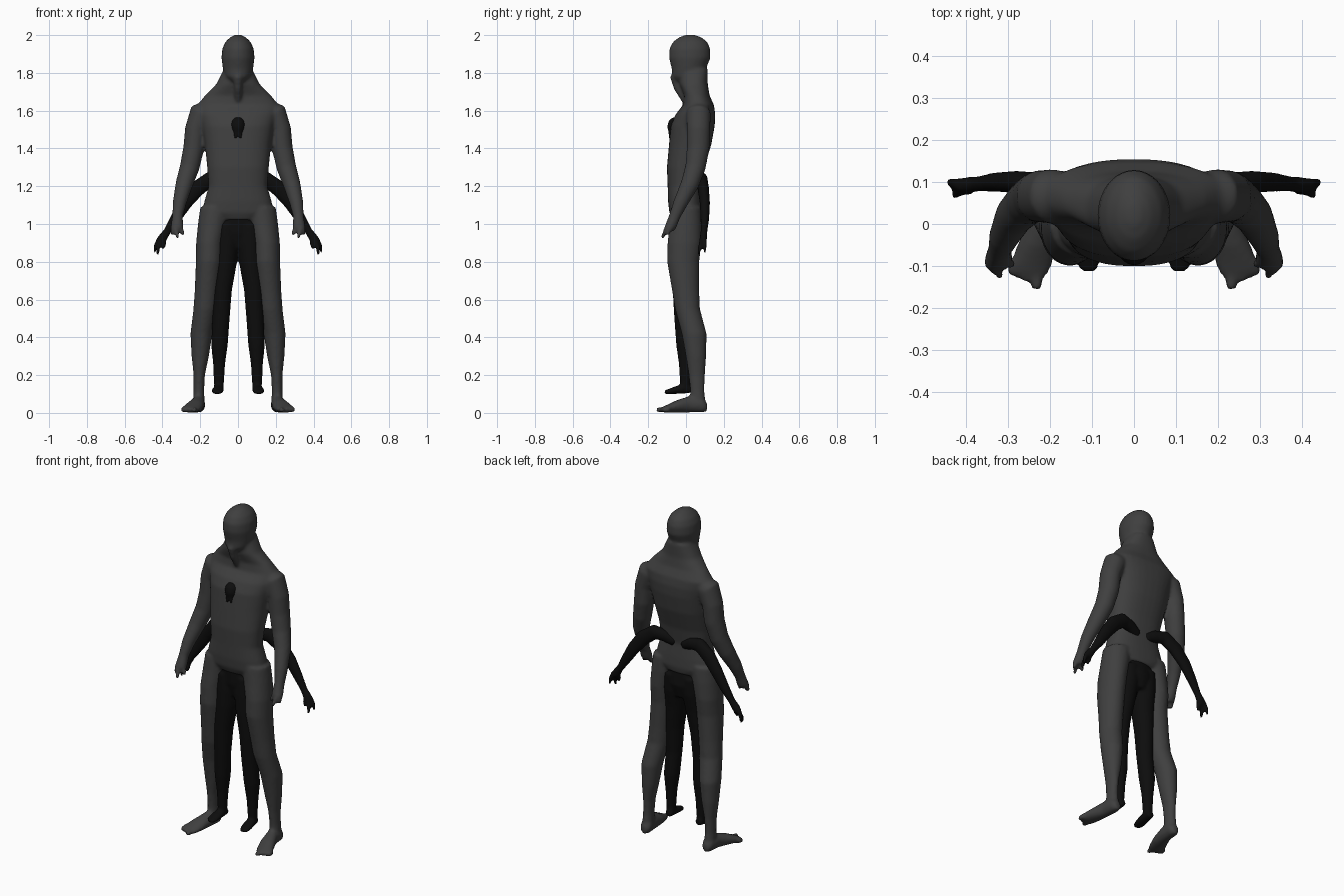
import bpy, bmesh, math
from mathutils import Vector

def material(name, v):
    m = bpy.data.materials.new(name)
    m.diffuse_color = (v, v, v, 1)
    return m

GREY = material("charcoal grey", 0.05)
BLACK = material("black", 0.004)

def loft(bm, secs, side=1, axis=None, ref=(0, 1, 0), power=2.0, n=24):
    """Closed skin over elliptical sections (x, y, z, ru, rv)."""
    pts = [Vector((s[0] * side, s[1], s[2])) for s in secs]
    rings = []
    for i, s in enumerate(secs):
        t = Vector(axis) if axis else (pts[min(i + 1, len(pts) - 1)] - pts[max(i - 1, 0)]).normalized()
        u = Vector(ref).cross(t).normalized()
        v = t.cross(u)
        ring = []
        for k in range(n):
            a = 2 * math.pi * k / n
            c, d = math.cos(a), math.sin(a)
            c = math.copysign(abs(c) ** (2 / power), c)
            d = math.copysign(abs(d) ** (2 / power), d)
            ring.append(bm.verts.new(pts[i] + u * c * s[3] + v * d * s[4]))
        rings.append(ring)
    for a, b in zip(rings, rings[1:]):
        for k in range(n):
            bm.faces.new((a[k], a[(k + 1) % n], b[(k + 1) % n], b[k]))
    bm.faces.new(rings[0][::-1])
    bm.faces.new(rings[-1])

UP, FWD = (0, 0, 1), (0, 1, 0)

def finish(bm, name, mat, voxel):
    """Fuse the overlapping parts into one smooth skin."""
    bmesh.ops.recalc_face_normals(bm, faces=bm.faces)
    me = bpy.data.meshes.new(name)
    bm.to_mesh(me)
    bm.free()
    me.materials.append(mat)
    ob = bpy.data.objects.new(name, me)
    bpy.context.collection.objects.link(ob)
    r = ob.modifiers.new("fuse", 'REMESH')
    r.mode, r.voxel_size, r.use_smooth_shade = 'VOXEL', voxel, True
    s = ob.modifiers.new("soften", 'SMOOTH')
    s.factor, s.iterations = 0.5, 5
    return ob

# ---------- large grey figure ----------
bm = bmesh.new()
# torso and neck
loft(bm, [(0, .005, 1.02, .12, .075), (0, .0, 1.06, .19, .088), (0, -.005, 1.12, .178, .09),
          (0, -.01, 1.2, .155, .087), (0, -.003, 1.3, .163, .098), (0, .022, 1.42, .175, .112),
          (0, .036, 1.52, .19, .116), (0, .05, 1.58, .205, .105), (0, .066, 1.63, .215, .082),
          (0, .057, 1.68, .175, .068), (0, .04, 1.74, .115, .075), (0, .04, 1.82, .075, .075)],
     axis=UP, power=2.4, n=32)
# head
loft(bm, [(0, -.01, 1.755, .04, .055), (0, .0, 1.78, .068, .075), (0, .015, 1.82, .08, .09),
          (0, .02, 1.88, .088, .11), (0, .02, 1.93, .083, .108), (0, .022, 1.965, .066, .09),
          (0, .022, 1.988, .042, .06), (0, .022, 2.002, .015, .022)], axis=UP)
# chin tuft
loft(bm, [(0, -.04, 1.82, .03, .02), (0, -.065, 1.775, .022, .02), (0, -.045, 1.72, .02, .02),
          (0, .0, 1.65, .02, .02)])
for s in (1, -1):
    # leg
    loft(bm, [(.12, .0, 1.09, .08, .08), (.135, -.002, 1.0, .077, .085), (.15, -.008, .9, .072, .09),
              (.153, -.015, .8, .07, .085), (.165, -.002, .65, .064, .072), (.174, .008, .55, .062, .066),
              (.194, .043, .42, .058, .066), (.2, .053, .3, .046, .054), (.205, .057, .2, .03, .043),
              (.207, .06, .12, .028, .038), (.208, .063, .04, .032, .04)], s, axis=UP)
    # foot
    loft(bm, [(.207, .112, .03, .018, .022), (.207, .09, .042, .034, .04), (.212, .02, .046, .037, .044),
              (.23, -.05, .034, .048, .033), (.248, -.1, .022, .052, .021), (.25, -.12, .018, .047, .016)],
         s, axis=FWD, ref=UP)
    # toes
    for x0, x1, y1 in ((.23, .232, -.158), (.255, .262, -.135), (.283, .29, -.125)):
        loft(bm, [(x0, -.09, .02, .02, .017), (x1, y1, .015, .013, .012)], s, ref=UP, n=12)
    # arm
    loft(bm, [(.14, .07, 1.61, .05, .05), (.195, .066, 1.585, .065, .065), (.225, .066, 1.5, .056, .062),
              (.235, .064, 1.4, .055, .06), (.256, .05, 1.3, .052, .054), (.285, .02, 1.21, .046, .048),
              (.31, -.03, 1.11, .036, .038), (.32, -.06, 1.04, .028, .03), (.322, -.08, .99, .033, .03),
              (.32, -.09, .97, .03, .026)], s)
    # fingers
    for a, b in (((.335, -.095, .985), (.318, -.128, .925)), ((.31, -.085, .985), (.287, -.1, .94)),
                 ((.34, -.085, .985), (.35, -.1, .94))):
        loft(bm, [a + (.018, .018), b + (.009, .009)], s, n=12)
big = finish(bm, "large_figure", GREY, .009)

# ---------- small black figure nested inside ----------
bm = bmesh.new()
# torso up to the neck
loft(bm, [(0, .01, .87, .06, .06), (0, .01, .95, .11, .08), (0, .0, 1.05, .12, .07), (0, .0, 1.15, .11, .06),
          (0, .0, 1.25, .12, .06), (0, -.01, 1.32, .07, .05), (0, -.025, 1.42, .035, .04),
          (0, -.03, 1.5, .03, .035)], axis=UP)
# head breaking through the chest
loft(bm, [(0, -.05, 1.455, .02, .025), (0, -.05, 1.48, .035, .042), (0, -.05, 1.515, .043, .05),
          (0, -.05, 1.545, .037, .043), (0, -.05, 1.565, .018, .022)], axis=UP)
for s in (1, -1):
    # beard points under the head
    loft(bm, [(.008, -.078, 1.48, .012, .016), (.017, -.083, 1.45, .008, .013)], s, n=10)
    # leg
    loft(bm, [(.06, .005, 1.0, .065, .075), (.06, .002, .9, .068, .078), (.067, -.008, .8, .062, .068),
              (.084, -.015, .65, .052, .056), (.09, -.016, .5, .046, .046), (.098, -.006, .36, .044, .046),
              (.1, -.004, .26, .032, .034), (.101, -.004, .15, .026, .027), (.101, .0, .12, .024, .025)],
         s, axis=UP)
    # foot
    loft(bm, [(.1, .028, .125, .02, .02), (.101, -.005, .13, .026, .027), (.107, -.06, .12, .032, .02),
              (.11, -.095, .112, .03, .013), (.108, -.113, .11, .018, .01)], s, axis=FWD, ref=UP)
    # arm emerging from the back
    loft(bm, [(.03, .055, 1.2, .03, .03), (.09, .073, 1.225, .035, .03), (.15, .083, 1.235, .042, .032),
              (.22, .092, 1.185, .043, .03), (.28, .1, 1.11, .037, .027), (.33, .1, 1.03, .029, .023),
              (.375, .095, .96, .02, .018), (.4, .092, .925, .025, .02), (.412, .09, .905, .02, .018)], s)
    # fingers
    for a, b, c in (((.417, .095, .92), (.438, .1, .88), (.441, .1, .848)),
                    ((.405, .085, .915), (.425, .072, .87), (.424, .065, .835)),
                    ((.395, .09, .92), (.39, .08, .89), (.398, .075, .868))):
        loft(bm, [a + (.015, .015), b + (.011, .011), c + (.008, .008)], s, n=12)
finish(bm, "small_inner_figure", BLACK, .008)
